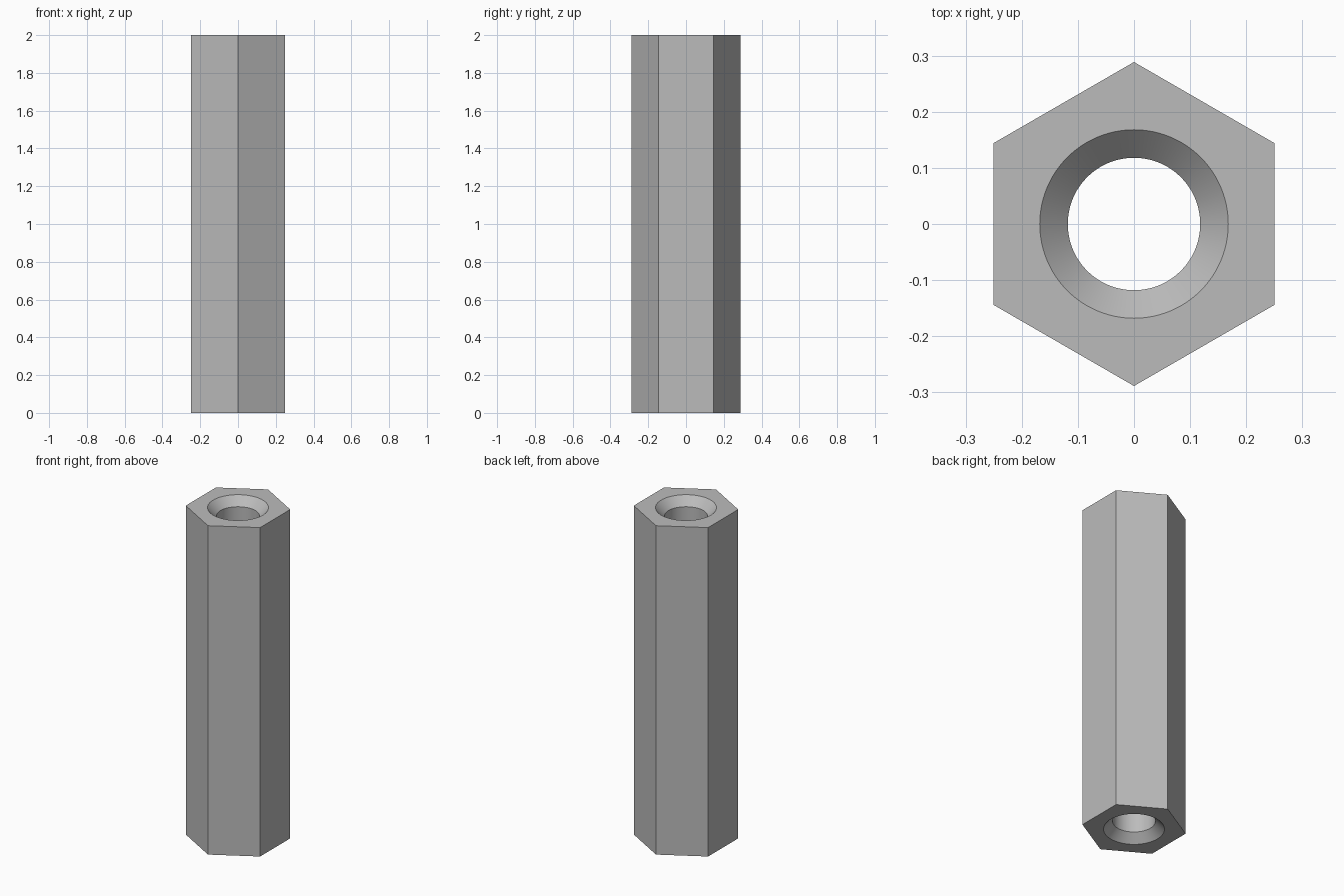
import bpy, bmesh, math

default = bpy.data.objects.get("Cube")
if default:
    bpy.data.objects.remove(default, do_unlink=True)

HEIGHT = 2.0
ACROSS_FLATS = 0.5
BORE, SINK = 0.118, 0.168          # radii of the bore and of the countersink mouth
DEPTH = SINK - BORE                # 45 degree countersink
OVER = 0.02                        # cutter overshoot beyond the end faces

steel = bpy.data.materials.new("steel grey")
steel.use_nodes = True
colour = (0.5, 0.5, 0.5, 1.0)
steel.diffuse_color = colour
steel.node_tree.nodes["Principled BSDF"].inputs["Base Color"].default_value = colour


def lathe(name, profile, sides, start=0.0):
    """Closed solid from (radius, height) rings, capped at both ends."""
    bm = bmesh.new()
    rings = []
    for radius, z in profile:
        angles = [start + math.tau * i / sides for i in range(sides)]
        rings.append([bm.verts.new((radius * math.cos(a), radius * math.sin(a), z)) for a in angles])
    for low, high in zip(rings, rings[1:]):
        for i in range(sides):
            j = (i + 1) % sides
            bm.faces.new((low[i], low[j], high[j], high[i]))
    bm.faces.new(rings[0][::-1])
    bm.faces.new(rings[-1])
    mesh = bpy.data.meshes.new(name)
    bm.to_mesh(mesh)
    bm.free()
    mesh.materials.append(steel)
    obj = bpy.data.objects.new(name, mesh)
    bpy.context.collection.objects.link(obj)
    return obj


# Hexagonal body with corners at front and back
corner = ACROSS_FLATS / 2 / math.cos(math.pi / 6)
body = lathe("hex_standoff_body", [(corner, 0), (corner, HEIGHT)], 6, math.pi / 6)

# Through bore with a countersink at each end
cutter = lathe("bore_cutter", [
    (SINK + OVER, -OVER), (BORE, DEPTH),
    (BORE, HEIGHT - DEPTH), (SINK + OVER, HEIGHT + OVER)], 96)
cutter.hide_render = True

cut = body.modifiers.new("bore", 'BOOLEAN')
cut.operation = 'DIFFERENCE'
cut.solver = 'EXACT'
cut.object = cutter
bpy.ops.object.select_all(action='DESELECT')
body.select_set(True)
bpy.context.view_layer.objects.active = body
bpy.ops.object.modifier_apply(modifier=cut.name)
bpy.data.objects.remove(cutter, do_unlink=True)

# Smooth bore, crisp hexagon edges
bpy.ops.object.shade_smooth_by_angle(angle=math.radians(30))
